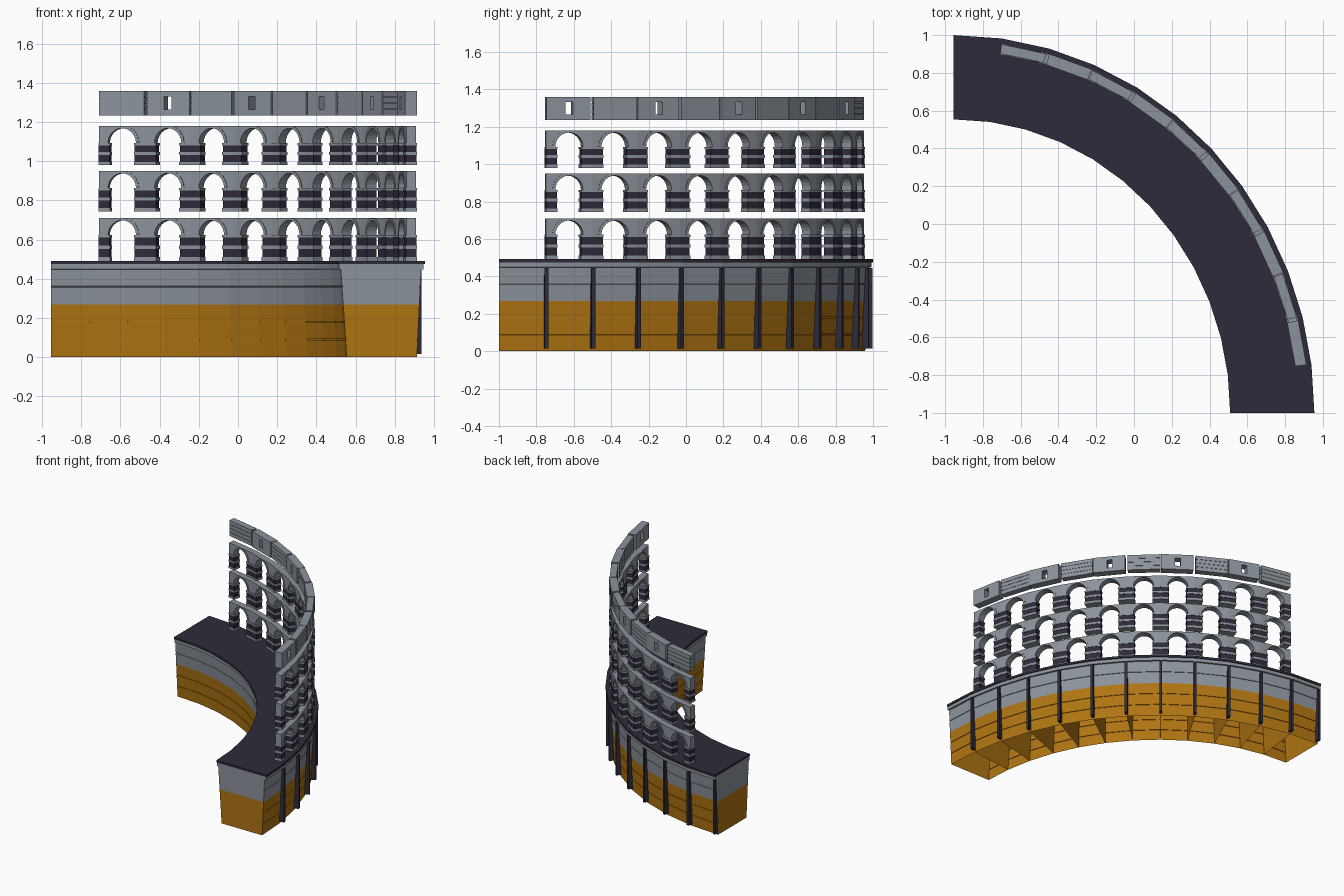
import bpy, bmesh, math
from mathutils import Vector

if "Cube" in bpy.data.objects:
    bpy.data.objects.remove(bpy.data.objects["Cube"])

A, B, CX, CY, BAYS = 1.91, 2.0, -0.955, -1.0, 12   # quarter ellipse plan, 12 bays


def material(name, col):
    m = bpy.data.materials.new(name)
    m.diffuse_color = (*col, 1)
    m.use_nodes = True
    m.node_tree.nodes["Principled BSDF"].inputs["Base Color"].default_value = m.diffuse_color
    return m


MATS = [material("grey_stone", (0.26, 0.29, 0.33)),
        material("dark_slate", (0.027, 0.024, 0.042)),
        material("ochre_stone", (0.43, 0.175, 0.006))]
GREY, DARK, OCHRE = 0, 1, 2

# Bay stations equally spaced along the curve: (point, outward normal)
N = 3000
pts = [(A * math.cos(i / N * math.pi / 2), B * math.sin(i / N * math.pi / 2)) for i in range(N + 1)]
length = [0]
for p, q in zip(pts, pts[1:]):
    length.append(length[-1] + math.dist(p, q))
STATIONS = []
for k in range(BAYS + 1):
    i = min(range(N + 1), key=lambda j: abs(length[j] - length[-1] * k / BAYS))
    t = i / N * math.pi / 2
    STATIONS.append((Vector((CX + pts[i][0], CY + pts[i][1], 0)),
                     Vector((B * math.cos(t), A * math.sin(t), 0)).normalized()))


def P(s, off, z):
    """Point at bay coordinate s, distance off inward from the outer rim, height z."""
    k = max(0, min(BAYS - 1, int(math.floor(s))))
    f = s - k
    a = STATIONS[k][0] - STATIONS[k][1] * off
    b = STATIONS[k + 1][0] - STATIONS[k + 1][1] * off
    v = a.lerp(b, f)
    return Vector((v.x, v.y, z))


def face(bm, coords, mat):
    f = bm.faces.new([bm.verts.new(c) for c in coords])
    f.material_index = mat


def finish(bm, name):
    bmesh.ops.remove_doubles(bm, verts=bm.verts, dist=1e-5)
    bmesh.ops.recalc_face_normals(bm, faces=bm.faces)
    me = bpy.data.meshes.new(name)
    bm.to_mesh(me)
    bm.free()
    for m in MATS:
        me.materials.append(m)
    ob = bpy.data.objects.new(name, me)
    bpy.context.collection.objects.link(ob)


def strip(bm, k, low, high, o0, o1, mat):
    """Solid between two polylines of (u, z), from offset o0 to o1, in bay k."""
    def q(p, o):
        return P(k + min(max(p[0], 1e-6), 1 - 1e-6), o, p[1])
    for a, b, c, d in zip(low, low[1:], high[1:], high):
        for o in (o0, o1):
            face(bm, [q(a, o), q(b, o), q(c, o), q(d, o)], mat)
        for e, f in ((a, b), (d, c)):
            face(bm, [q(e, o0), q(f, o0), q(f, o1), q(e, o1)], mat)
    for a, d in ((low[0], high[0]), (low[-1], high[-1])):
        face(bm, [q(a, o0), q(d, o0), q(d, o1), q(a, o1)], mat)


def block(bm, k, u0, u1, o0, o1, z0, z1, mat):
    strip(bm, k, [(u0, z0), (u1, z0)], [(u0, z1), (u1, z1)], o0, o1, mat)


# Base: hollow battered wall, cells open below; levels are (z, outer offset, inner offset)
levels = [(0, .042, .400)]
for z in (.09, .18, .268, .36):                     # thin joints between courses
    o, i = .042 - .022 * z / .45, .400 + .03 * z / .45
    if z == .268:
        levels.append((z, o, i))
    else:
        levels += [(z - .003, o, i), (z - .002, o + .004, i - .004),
                   (z + .002, o + .004, i - .004), (z + .003, o, i)]
levels += [(.448, .020, .430), (.449, .007, .440), (.475, .007, .440),
           (.4751, 0, .446), (.492, 0, .446)]
bm = bmesh.new()
for (z0, a0, b0), (z1, a1, b1) in zip(levels, levels[1:]):
    zc = (z0 + z1) / 2
    mat = OCHRE if zc < .268 else GREY if zc < .475 else DARK
    for k in range(BAYS):
        for c0, c1 in ((a0, a1), (b0, b1)):
            face(bm, [P(k, c0, z0), P(k + 1, c0, z0), P(k + 1, c1, z1), P(k, c1, z1)], mat)
    for k in (0, BAYS):
        face(bm, [P(k, a0, z0), P(k, b0, z0), P(k, b1, z1), P(k, a1, z1)], mat)
for k in range(BAYS):
    face(bm, [P(k, 0, .492), P(k + 1, 0, .492), P(k + 1, .446, .492), P(k, .446, .492)], DARK)
finish(bm, "base_wall")

# Cross walls dividing the cells under the deck
bm = bmesh.new()
for k in range(1, BAYS):
    face(bm, [P(k, .042, 0), P(k, .400, 0), P(k, .416, .268), P(k, .029, .268)], OCHRE)
    face(bm, [P(k, .029, .268), P(k, .416, .268), P(k, .428, .44), P(k, .022, .44)], GREY)
finish(bm, "cell_dividers")

# Dark pilasters on the outer face at the end of each bay
bm = bmesh.new()
for k in range(1, BAYS + 1):
    p, n = STATIONS[k]
    tan = Vector((-n.y, n.x, 0)) * .01
    ring = [p - n * .004 - tan, p - n * .004 + tan, p - n * .045 + tan, p - n * .045 - tan]
    if k == BAYS:
        ring = [c - tan for c in ring]
    lo = [c + Vector((0, 0, .015)) for c in ring]
    hi = [c + Vector((0, 0, .446)) for c in ring]
    face(bm, lo, DARK)
    face(bm, hi, DARK)
    for i in range(4):
        j = (i + 1) % 4
        face(bm, [lo[i], lo[j], hi[j], hi[i]], DARK)
finish(bm, "pilasters")

# Three arcade tiers: spandrels, raised arch rings and banded piers
SEG, HALF, RISE = 12, .30, .076
for name, z0, z1 in (("lower", .492, .71), ("middle", .745, .95), ("upper", .98, 1.18)):
    spring = z1 - RISE - .011
    arc = [(.5 - HALF * math.cos(math.pi * i / SEG), spring + RISE * math.sin(math.pi * i / SEG))
           for i in range(SEG + 1)]
    ring = [(.5 + (u - .5) * 1.2, min(z1 - .002, spring + (z - spring) * 1.2)) for u, z in arc]
    low = [(0, spring)] + arc + [(1, spring)]
    bm = bmesh.new()
    for k in range(1, BAYS - 1):
        strip(bm, k, low, [(u, z1) for u, z in low], .031, .080, GREY)
        strip(bm, k, arc, ring, .027, .084, GREY)
    finish(bm, name + "_arches")
    bm = bmesh.new()
    h = spring - z0
    bands = [(0, .15, GREY), (.15, .47, DARK), (.47, .60, GREY), (.60, .90, DARK), (.90, 1, GREY)]
    for k in range(1, BAYS - 1):
        for b0, b1, mat in bands:
            d = .003 if mat == DARK else 0
            for u0, u1 in ((0, .245 - d * 4), (.755 + d * 4, 1)):
                block(bm, k, u0, u1, .026 + d, .086 - d, z0 + h * b0, z0 + h * b1, mat)
    finish(bm, name + "_piers")

# Attic panels: alternately pierced by a window and coursed
bm = bmesh.new()
for k in range(1, BAYS - 1):
    if k % 2:
        o0, o1 = .026, .086
        block(bm, k, .01, .42, o0, o1, 1.235, 1.36, GREY)
        block(bm, k, .58, .96, o0, o1, 1.235, 1.36, GREY)
        block(bm, k, .42, .58, o0, o1, 1.235, 1.265, GREY)
        block(bm, k, .42, .58, o0, o1, 1.332, 1.36, GREY)
    else:
        for a, b in ((1.235, 1.265), (1.268, 1.297), (1.30, 1.328), (1.331, 1.36)):
            block(bm, k, .03, .99, .030, .080, a, b, GREY)
        block(bm, k, .04, .98, .033, .077, 1.24, 1.355, GREY)
finish(bm, "attic_panels")
